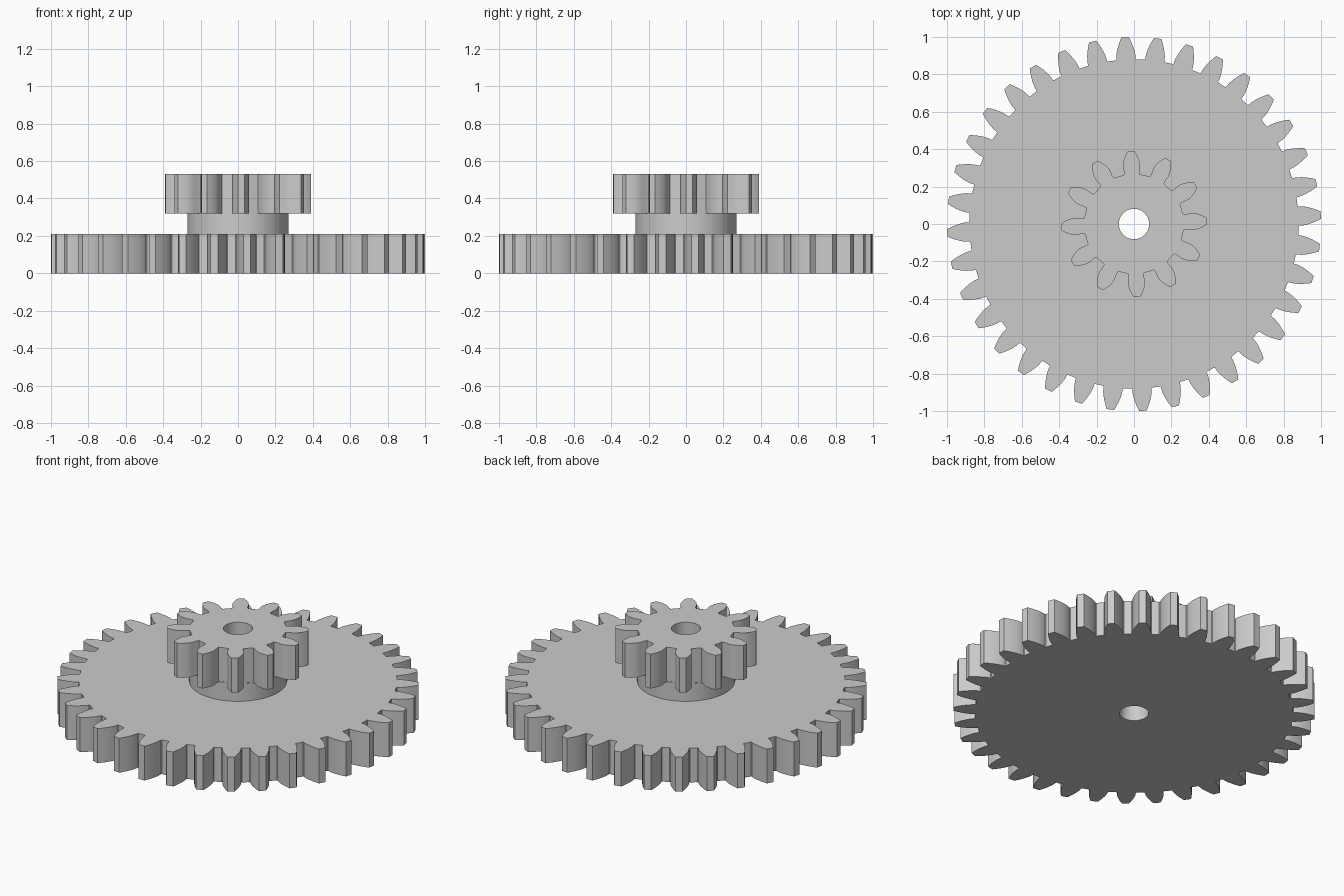
import bpy
import bmesh
from math import acos, cos, pi, radians, sin, sqrt, tan

cube = bpy.data.objects.get("Cube")
if cube:
    bpy.data.objects.remove(cube, do_unlink=True)

# One plain grey for the whole part
grey = bpy.data.materials.new("plain grey")
grey.use_nodes = True
grey.diffuse_color = (0.6, 0.6, 0.6, 1)
grey.node_tree.nodes["Principled BSDF"].inputs["Base Color"].default_value = (0.6, 0.6, 0.6, 1)

BORE = 0.081
PRESSURE = radians(20)


def polar(r, a):
    return r * cos(a), r * sin(a)


def circle(r, count):
    return [polar(r, 2 * pi * i / count) for i in range(count)]


def involute(a):
    return tan(a) - a


def gear_outline(teeth, tip, root, phase, steps=6):
    """Involute spur gear outline with flanks mirrored about each tooth."""
    pitch = tip * teeth / (teeth + 2)
    base = pitch * cos(PRESSURE)
    half_base = pi / (2 * teeth) + involute(PRESSURE)
    # Right flank of one tooth as (radius, angle from tooth centre)
    flank = [(root, half_base * 1.08), (root + (base - root) * 0.3, half_base)]
    for i in range(steps):
        r = base + (tip - base) * i / (steps - 1)
        flank.append((r, half_base - involute(acos(min(1, base / r)))))
    tooth = [(r, -a) for r, a in flank] + [(r, a) for r, a in reversed(flank)]
    return [polar(r, phase + 2 * pi * t / teeth + a)
            for t in range(teeth) for r, a in tooth]


def bored_solid(name, outline, z0, z1, caps=True):
    """Upright prism with the shared bore through its centre."""
    bm = bmesh.new()
    rims = {z0: [], z1: []}
    for loop in (outline, circle(BORE, 48)):
        low, high = ([bm.verts.new((x, y, z)) for x, y in loop] for z in (z0, z1))
        for i in range(len(loop)):
            bm.faces.new((low[i - 1], low[i], high[i], high[i - 1]))
            rims[z0].append(bm.edges.get((low[i - 1], low[i])))
            rims[z1].append(bm.edges.get((high[i - 1], high[i])))
    if caps:
        for edges in rims.values():
            bmesh.ops.triangle_fill(bm, edges=edges, use_beauty=True)
        bmesh.ops.recalc_face_normals(bm, faces=bm.faces)
    else:
        # Open sleeve: outer wall already faces out, bore wall must face in
        bmesh.ops.reverse_faces(bm, faces=[
            f for f in bm.faces if f.calc_center_median().xy.length < BORE * 1.1])
    mesh = bpy.data.meshes.new(name)
    bm.to_mesh(mesh)
    bm.free()
    mesh.materials.append(grey)
    obj = bpy.data.objects.new(name, mesh)
    bpy.context.collection.objects.link(obj)
    bpy.ops.object.select_all(action="DESELECT")
    obj.select_set(True)
    bpy.context.view_layer.objects.active = obj
    bpy.ops.object.shade_smooth_by_angle(angle=radians(25))
    return obj


# Large wheel, spacer collar and small pinion stacked on one axis
bored_solid("large_gear", gear_outline(36, 1.0, 0.88, radians(2.75)), 0, 0.21)
bored_solid("collar", circle(0.27, 64), 0.21, 0.32, caps=False)
bored_solid("small_gear", gear_outline(12, 0.39, 0.268, radians(2.4)), 0.32, 0.53)
